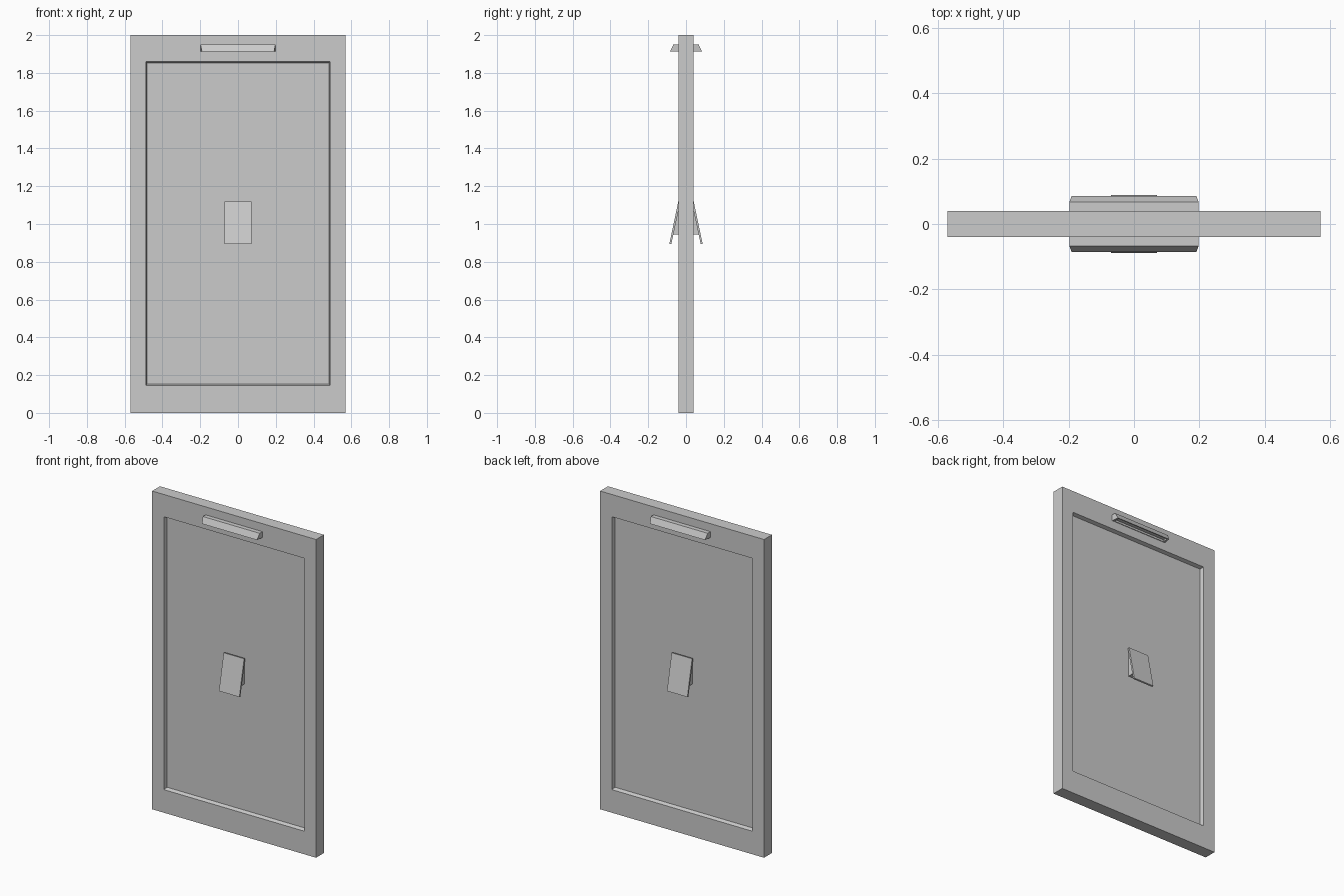
import bpy, bmesh

if "Cube" in bpy.data.objects:
    bpy.data.objects.remove(bpy.data.objects["Cube"])


def loft(name, rings, mirror_y=False):
    """Bridge a sequence of four-point rings and cap both ends."""
    bm = bmesh.new()
    loops = [[bm.verts.new(p) for p in ring] for ring in rings]
    for a, b in zip(loops, loops[1:]):
        for i in range(4):
            j = (i + 1) % 4
            bm.faces.new((a[i], a[j], b[j], b[i]))
    bm.faces.new(loops[0][::-1])
    bm.faces.new(loops[-1])
    bmesh.ops.recalc_face_normals(bm, faces=bm.faces[:])
    mesh = bpy.data.meshes.new(name)
    bm.to_mesh(mesh)
    bm.free()
    obj = bpy.data.objects.new(name, mesh)
    bpy.context.collection.objects.link(obj)
    if mirror_y:
        mod = obj.modifiers.new("both_sides", 'MIRROR')
        mod.use_axis = (False, True, False)
        mod.use_mirror_merge = False
    return obj


def upright(w, z0, z1, y):
    return [(-w, y, z0), (w, y, z0), (w, y, z1), (-w, y, z1)]


def flat(w_back, w_front, y_back, y_front, z):
    return [(-w_back, y_back, z), (w_back, y_back, z),
            (w_front, y_front, z), (-w_front, y_front, z)]


def prism(name, profile, w):
    """Extrude a (y, z) profile across x, mirrored to the other side."""
    return loft(name, [[(x, y, z) for y, z in profile] for x in (-w, w)], True)


# Door leaf with a shallow, slightly tapered recess on both faces
half = [(0.482, 0.153, 1.853, 0.016), (0.488, 0.145, 1.86, 0.039),
        (0.57, 0.0, 2.0, 0.039)]
front = [upright(w, a, b, -y) for w, a, b, y in half]
back = [upright(w, a, b, y) for w, a, b, y in half]
loft("door_leaf", front + back[::-1])

# Lamp bar above the panel, with a sunken underside
loft("lamp_bar", [
    flat(0.198, 0.198, -0.035, -0.067, 1.95),
    flat(0.198, 0.191, -0.035, -0.085, 1.913),
    flat(0.185, 0.180, -0.043, -0.079, 1.913),
    flat(0.185, 0.180, -0.043, -0.074, 1.925),
], True)

# Slanted push plate
prism("push_plate", [(-0.041, 1.118), (-0.030, 1.116),
                     (-0.078, 0.893), (-0.088, 0.895)], 0.071)

# Wedge holding the plate off the door
prism("plate_bracket", [(-0.014, 1.09), (-0.040, 1.09),
                        (-0.071, 0.945), (-0.014, 0.945)], 0.055)
